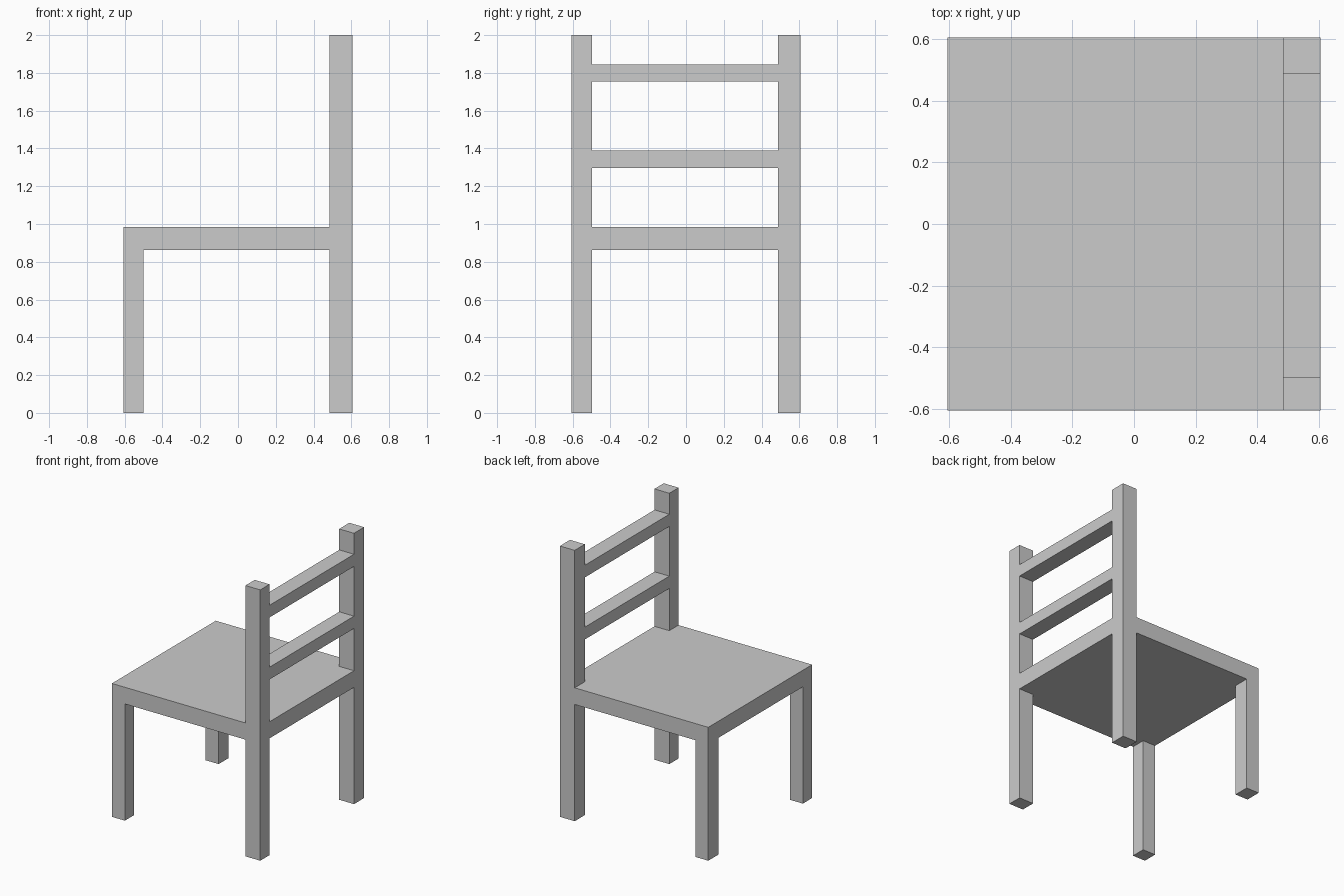
import bpy
import bmesh

if "Cube" in bpy.data.objects:
    bpy.data.objects.remove(bpy.data.objects["Cube"])


def box(name, xs, ys, zs):
    """Axis-aligned box from (min, max) pairs."""
    bm = bmesh.new()
    bmesh.ops.create_cube(bm, size=1.0)
    for v in bm.verts:
        v.co = [r[0] if c < 0 else r[1] for c, r in zip(v.co, (xs, ys, zs))]
    mesh = bpy.data.meshes.new(name)
    bm.to_mesh(mesh)
    bm.free()
    obj = bpy.data.objects.new(name, mesh)
    bpy.context.collection.objects.link(obj)
    return obj


FRONT_X, BACK_X = (-0.606, -0.50), (0.485, 0.606)
SIDES = {"right": (-0.606, -0.498), "left": (0.488, 0.606)}
SEAT_Z = (0.862, 0.985)

# Seat slab
box("seat", (-0.606, 0.606), (-0.606, 0.606), SEAT_Z)

# Legs under the seat and back posts above it
for side, ys in SIDES.items():
    box(f"front_leg_{side}", FRONT_X, ys, (0, SEAT_Z[0]))
    box(f"back_leg_{side}", BACK_X, ys, (0, SEAT_Z[0]))
    box(f"back_post_{side}", BACK_X, ys, (SEAT_Z[1], 2.0))

# Backrest rails between the posts
inner = (SIDES["right"][1], SIDES["left"][0])
for name, zs in (("lower_rail", (1.297, 1.388)), ("upper_rail", (1.755, 1.845))):
    box(name, BACK_X, inner, zs)
